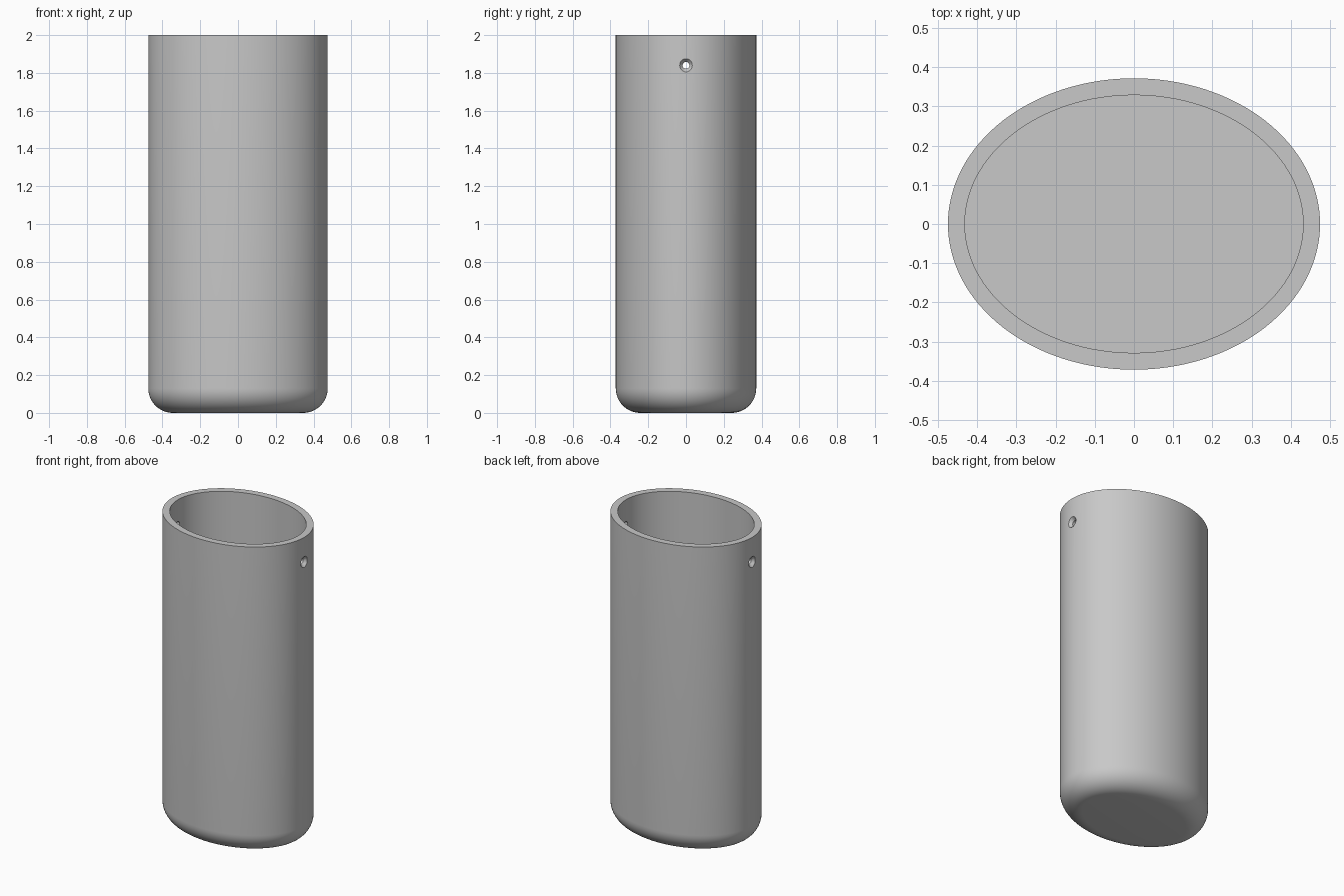
import bpy, bmesh, math
from mathutils import Vector

if "Cube" in bpy.data.objects:
    bpy.data.objects.remove(bpy.data.objects["Cube"])

A, B, H = 0.475, 0.372, 2.0        # outer half-axes and height
WALL, FLOOR, FILLET = 0.043, 0.06, 0.13
HOLE_Z = 1.84

grey = bpy.data.materials.new("grey")
grey.diffuse_color = (0.58, 0.58, 0.58, 1)
grey.use_nodes = True
grey.node_tree.nodes["Principled BSDF"].inputs["Base Color"].default_value = grey.diffuse_color


def ellipse(inset, z, n=128):
    """Ellipse moved inward by a constant distance along its normal."""
    pts = []
    for i in range(n):
        t = 2 * math.pi * i / n
        c, s = math.cos(t), math.sin(t)
        nrm = Vector((c / A, s / B)).normalized()
        pts.append((A * c - inset * nrm.x, B * s - inset * nrm.y, z))
    return pts


def circle_x(x, r, z, n=32):
    """Circle facing along x."""
    return [(x, r * math.cos(2 * math.pi * i / n), z + r * math.sin(2 * math.pi * i / n))
            for i in range(n)]


def loft(name, rings):
    """Skin a list of rings and cap both ends."""
    bm = bmesh.new()
    loops = [[bm.verts.new(p) for p in ring] for ring in rings]
    n = len(loops[0])
    for lo, hi in zip(loops, loops[1:]):
        for i in range(n):
            j = (i + 1) % n
            bm.faces.new((lo[i], lo[j], hi[j], hi[i]))
    bm.faces.new(loops[0][::-1])
    bm.faces.new(loops[-1])
    bmesh.ops.recalc_face_normals(bm, faces=bm.faces)
    mesh = bpy.data.meshes.new(name)
    bm.to_mesh(mesh)
    bm.free()
    mesh.materials.append(grey)
    ob = bpy.data.objects.new(name, mesh)
    bpy.context.collection.objects.link(ob)
    return ob


# Cup: rounded bottom edge, straight wall, rim, inside wall, flat floor
STEPS = 12
rings = []
for k in range(STEPS + 1):
    a = math.pi / 2 * k / STEPS
    rings.append(ellipse(FILLET * (1 - math.sin(a)), FILLET * (1 - math.cos(a))))
rings += [ellipse(0, H), ellipse(WALL, H), ellipse(WALL, FLOOR)]
cup = loft("cup_body", rings)

# Countersunk holes through both ends of the long axis
cutter = loft("hole_cutter", [circle_x(x, r, HOLE_Z) for x, r in
                              ((-0.495, 0.052), (-0.455, 0.018), (0.455, 0.018), (0.495, 0.052))])
cutter.hide_render = True
mod = cup.modifiers.new("holes", 'BOOLEAN')
mod.operation = 'DIFFERENCE'
mod.solver = 'EXACT'
mod.object = cutter

bpy.context.view_layer.objects.active = cup
cup.select_set(True)
bpy.ops.object.modifier_apply(modifier=mod.name)
bpy.data.objects.remove(cutter, do_unlink=True)
bpy.ops.object.shade_smooth_by_angle(angle=math.radians(30))
